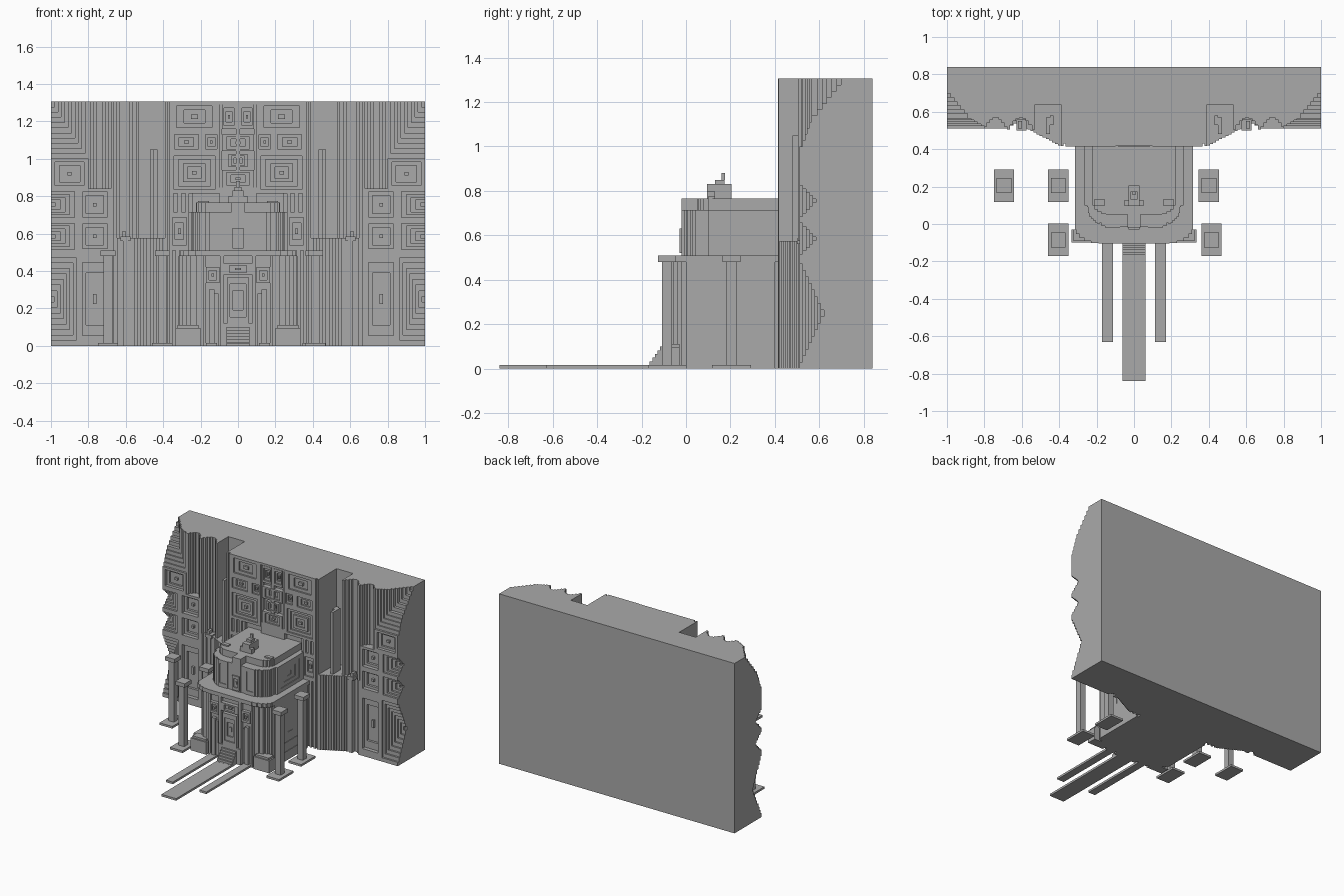
import bpy, bmesh
from math import sin, cos, pi
from mathutils import Matrix, Vector

default_cube = bpy.data.objects.get("Cube")
if default_cube:
    bpy.data.objects.remove(default_cube)

# Single stone colour
stone = bpy.data.materials.new("grey_stone")
stone.use_nodes = True
grey = (0.4, 0.4, 0.4, 1)
stone.diffuse_color = grey
stone.node_tree.nodes["Principled BSDF"].inputs["Base Color"].default_value = grey

# Main planes and heights shared by the parts
wall_top, wall_back, wall_core, wall_front = 1.305, 0.84, 0.7, 0.51
tower_front, tower_core, tower_edge = 0.415, 0.45, 0.39
ledge, cornice_low, cornice_top, storey_top, roof_top = 0.575, 0.48, 0.51, 0.715, 0.765
paving, path_half, entrance_plane = 0.016, 0.0625, -0.07


def ramp(start, end, count):
    return [start + (end - start) * i / (count - 1) for i in range(count)]


def wave(near, depth, count):
    return [near + depth * sin(pi * i / (count - 1)) for i in range(count)]


class Part:
    """A flat shaded stone part, optionally mirrored in x."""

    def __init__(self, name, mirror=False):
        self.name, self.mirror, self.bm = name, mirror, bmesh.new()

    def box(self, *spans):
        low = Vector([min(span) for span in spans])
        high = Vector([max(span) for span in spans])
        place = Matrix.Translation((low + high) / 2) @ Matrix.Diagonal((*(high - low), 1))
        bmesh.ops.create_cube(self.bm, size=1, matrix=place)

    def block(self, x, y, half_x, half_y, z):
        self.box((x - half_x, x + half_x), (y - half_y, y + half_y), z)

    def panel(self, u, z, back, levels, opened="", side=False):
        """Concentric stepped frame of even bars; the last level fills the middle."""
        (left, right), (low, high) = u, z
        rings = len(levels) - 1
        du = (right - left) / (len(levels) if "r" in opened else rings + len(levels))
        dz = (high - low) / (len(levels) if "t" in opened else rings + len(levels))

        def bar(across, up, level):
            depth = (level, back)
            self.box(*((depth, across, up) if side else (across, depth, up)))

        for level in levels[:-1]:
            bar((left, left + du), (low, high), level)
            left += du
            if "r" not in opened:
                bar((right - du, right), (low, high), level)
                right -= du
            bar((left, right), (low, low + dz), level)
            low += dz
            if "t" not in opened:
                bar((left, right), (high - dz, high), level)
                high -= dz
        bar((left, right), (low, high), levels[-1])

    def ribs(self, x, z, back, fronts):
        width = (x[1] - x[0]) / len(fronts)
        for i, front in enumerate(fronts):
            start = x[0] + i * width
            self.box((start, start + width), (front, back), z)

    def tier(self, wide, narrow, side_y, front_y, z, steps=6):
        """Extruded plan with front corners rounded off as staircases."""
        half, last = [], tower_core
        for i in range(steps):
            angle = pi / 2 * i / (steps - 1)
            x = narrow + (wide - narrow) * cos(angle)
            y = side_y + (front_y - side_y) * sin(angle)
            half += [(x, last), (x, y)]
            last = y
        plan = half + [(-x, y) for x, y in reversed(half)]
        face = self.bm.faces.new([self.bm.verts.new((x, y, z[0])) for x, y in plan])
        grown = bmesh.ops.extrude_face_region(self.bm, geom=[face], use_keep_orig=True)
        top = [g for g in grown["geom"] if isinstance(g, bmesh.types.BMVert)]
        bmesh.ops.translate(self.bm, verts=top, vec=(0, 0, z[1] - z[0]))
        bmesh.ops.recalc_face_normals(self.bm, faces=self.bm.faces)

    def done(self):
        mesh = bpy.data.meshes.new(self.name)
        self.bm.to_mesh(mesh)
        self.bm.free()
        mesh.materials.append(stone)
        obj = bpy.data.objects.new(self.name, mesh)
        bpy.context.collection.objects.link(obj)
        if self.mirror:
            obj.modifiers.new("Mirror", "MIRROR").use_mirror_merge = False


# Wall mass and central tower core
part = Part("wall_core")
part.box((-1, 1), (wall_core, wall_back), (0, wall_top))
part.box((-tower_edge, tower_edge), (tower_core, wall_core), (0, wall_top))
part.done()

# Wing panels: the outer ones open on the end of the wall
part = Part("wing_panels", True)
inner, outer = (0.68, 0.85), (0.85, 1)
for z, depth, rings in (((0, 0.5), 0.11, 9), ((0.5, 0.67), 0.075, 6), ((0.67, 0.84), 0.075, 6)):
    part.panel(outer, z, wall_core, ramp(wall_front, wall_front + depth, rings), "r")
    part.panel(inner, z, wall_core, wave(wall_front, 0.05, 6)[:5])
part.panel((0.8, 1), (0.84, 1), wall_core, wave(wall_front, 0.04, 6)[:5])
corner = ramp(0.525, 0.565, 5) + ramp(0.59, wall_core - 0.002, 6)
part.panel((0.8, 1), (1, wall_top), wall_core, corner, "rt")
part.done()

# Vertical ribs between wing and tower
part = Part("wall_ribs", True)
part.ribs((0.68, 0.8), (0.84, wall_top), wall_core, wave(0.52, 0.05, 8))
part.ribs((0.53, 0.68), (ledge, wall_top), wall_core, wave(0.505, 0.065, 9))
part.ribs((tower_edge, 0.57), (0, ledge), wall_core, ramp(0.42, 0.505, 11))
part.ribs((0.57, 0.68), (0, ledge), wall_core, wave(wall_front, 0.03, 6))
part.block(0.602, 0.53, 0.013, 0.025, (0, 0.56))
part.block(0.602, 0.53, 0.027, 0.03, (0.56, 0.585))
part.block(0.61, 0.53, 0.01, 0.02, (0.585, 0.61))
part.done()

# Slots beside the tower, each with a slim standing shaft
part = Part("slot_shafts", True)
part.box((tower_edge, 0.53), (0.64, wall_core), (ledge, wall_top))
part.block(0.44, 0.555, 0.01, 0.025, (ledge, 1.05))
part.block(0.46, 0.525, 0.01, 0.045, (ledge, 1.05))
part.done()

# Tower facade panels
carved = ramp(tower_front, 0.44, 3) + [0.425]
bay = (0.1, 0.366)
part = Part("tower_facade", True)
part.ribs((bay[1], tower_edge), (0, wall_top), wall_core, ramp(0.43, 0.417, 2))
part.panel(bay, (1.145, wall_top), tower_core, carved)
part.panel((0.1, 0.185), (1.035, 1.145), tower_core, carved)
part.panel((0.185, bay[1]), (1.035, 1.145), tower_core, carved)
part.panel(bay, (0.815, 1.035), tower_core, carved + [0.435, 0.42])
part.panel((0.01, 0.085), (1.16, 1.29), tower_core, carved)
part.box((0.085, 0.1), (0.425, tower_core), (0.8, wall_top))
part.ribs((0.24, bay[1]), (storey_top, 0.815), tower_core, [0.43, tower_front] * 3)
part.panel((0.26, bay[1]), (cornice_top, storey_top), tower_core, carved)
part.ribs((0.3, bay[1]), (0, cornice_top), tower_core, [0.43, tower_front] * 2)
part.done()

part = Part("tower_centre_panels")
for half, low, high in ((0.085, 1.04, 1.13), (0.05, 0.955, 1.025), (0.085, 0.845, 0.94)):
    part.panel((-half, half), (low, high), tower_core, carved)
part.block(0, 0.435, 0.012, 0.015, (0.94, wall_top))
part.block(0, 0.435, 0.1, 0.015, (roof_top, 0.845))
part.block(0, 0.435, 0.1, 0.017, (1.29, wall_top))
part.done()

# Storeys, cornice and roof with stepped corners
for name, plan, z in (
    ("lower_storey", (0.3, 0.19, 0.01, -0.075), (0, cornice_low)),
    ("cornice", (0.315, 0.19, -0.03, -0.105), (cornice_low, cornice_top)),
    ("upper_storey", (0.25, 0.14, 0.09, -0.015), (cornice_top, storey_top)),
    ("roof", (0.225, 0.15, 0.12, 0.05), (storey_top, roof_top)),
):
    part = Part(name)
    part.tier(*plan, z)
    part.done()

# Side frames, corner pilasters and entrance flanks of the lower storey
part = Part("lower_storey_trim", True)
part.panel((0, 0.4), (0, cornice_low), 0.295, ramp(0.312, 0.301, 4), side=True)
for x, y in zip(ramp(0.29, 0.18, 4), ramp(-0.02, -0.09, 4)):
    part.box((x - 0.008, x + 0.008), (y, 0), (0, cornice_low))
part.block(0.267, -0.065, 0.067, 0.035, (0, 0.095))
part.block(0.267, -0.06, 0.057, 0.03, (0.095, 0.11))
part.block(0.14, -0.085, 0.015, 0.015, (0, 0.3))
part.block(0.12, -0.08, 0.015, 0.01, (0, 0.28))
part.block(0.085, -0.085, 0.01, 0.015, (0, cornice_low))
part.panel((0.1, 0.17), (0.335, 0.42), entrance_plane, [-0.1, -0.085, -0.105])
part.done()

# Door with the plaque above it
part = Part("doorway")
part.panel((-0.06, 0.06), (0.12, 0.365), entrance_plane, [-0.105, -0.095, -0.085, -0.092])
part.panel((-0.075, 0.075), (0.38, 0.44), entrance_plane, [-0.105, -0.085, -0.1])
part.done()

# Stairs up to the door
part = Part("entrance_steps")
rise = 0.0165
for i, y in enumerate(ramp(-0.175, -0.105, 7)):
    part.box((-path_half, path_half), (y, entrance_plane), (i * rise, (i + 1) * rise))
part.box((-0.095, 0.095), (-0.105, entrance_plane), (0, 0.12))
part.done()

# Frames and pilasters of the upper storey
part = Part("upper_storey_trim", True)
part.panel((0.1, tower_front), (cornice_top, storey_top), 0.245, ramp(0.264, 0.249, 4), side=True)
part.panel((0.075, 0.155), (cornice_top, storey_top), 0, [-0.02, -0.012, -0.006, -0.014])
for x, y in zip(ramp(0.19, 0.234, 3), ramp(0, 0.04, 3)):
    part.box((x - 0.006, x + 0.006), (y, 0.1), (cornice_top, storey_top))
part.block(0.185, 0.115, 0.03, 0.015, (storey_top, 0.775))
part.done()

# Central pier and finial
part = Part("pier_and_finial")
part.block(0, 0.045, 0.035, 0.065, (cornice_top, roof_top))
part.panel((-0.03, 0.03), (0.52, 0.63), -0.015, [-0.03, -0.022, -0.028])
part.block(0, 0.112, 0.05, 0.017, (roof_top, 0.8))
part.block(0, 0.15, 0.03, 0.055, (roof_top, 0.83))
part.block(0, 0.152, 0.02, 0.022, (0.83, 0.85))
part.block(0, 0.167, 0.01, 0.008, (0.85, 0.88))
part.done()

# Free-standing columns
for x, y in ((-0.695, 0.205), (-0.405, 0.205), (0.4, 0.205), (-0.405, -0.085), (0.415, -0.085)):
    part = Part("column")
    part.block(x, y, 0.054, 0.087, (0, paving))
    part.block(x, y, 0.023, 0.023, (paving, cornice_low))
    part.block(x, y, 0.04, 0.04, (cornice_low, cornice_top))
    part.done()

# Approach paths
part = Part("main_path")
part.box((-path_half, path_half), (-wall_back, entrance_plane), (0, paving))
part.done()
part = Part("side_paths", True)
part.box((0.113, 0.172), (-0.63, entrance_plane), (0, paving))
part.done()
